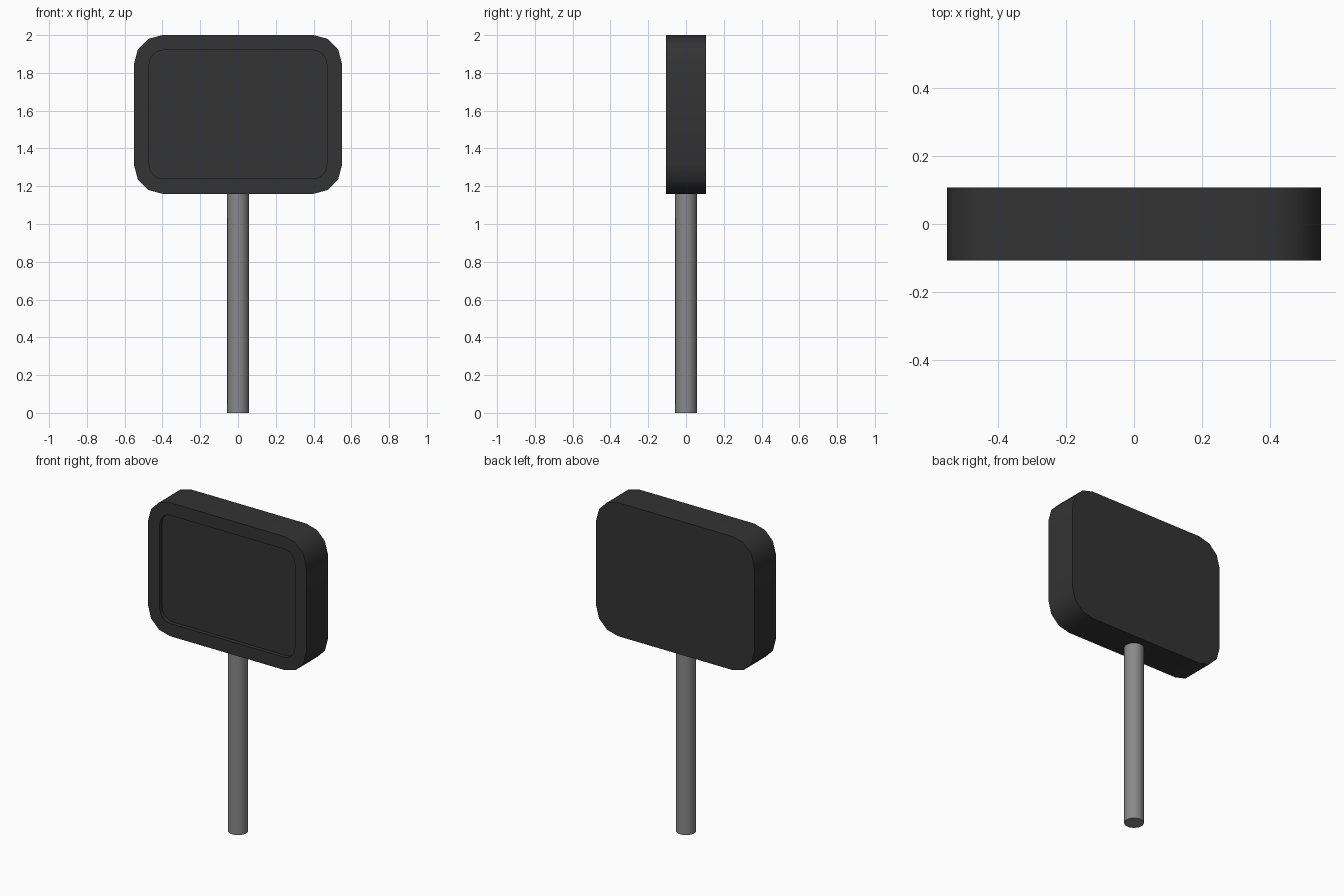
import bpy, bmesh, math
from mathutils import Matrix

cube = bpy.data.objects.get("Cube")
if cube:
    bpy.data.objects.remove(cube, do_unlink=True)


def make_material(name, value):
    mat = bpy.data.materials.new(name)
    mat.use_nodes = True
    colour = (value, value, value, 1)
    mat.diffuse_color = colour
    bsdf = mat.node_tree.nodes["Principled BSDF"]
    bsdf.inputs["Base Color"].default_value = colour
    bsdf.inputs["Roughness"].default_value = 0.7
    return mat


def finish(bm, name, mat):
    bmesh.ops.recalc_face_normals(bm, faces=bm.faces)
    mesh = bpy.data.meshes.new(name)
    bm.to_mesh(mesh)
    bm.free()
    mesh.materials.append(mat)
    obj = bpy.data.objects.new(name, mesh)
    bpy.context.collection.objects.link(obj)
    bpy.ops.object.select_all(action="DESELECT")
    obj.select_set(True)
    bpy.context.view_layer.objects.active = obj
    bpy.ops.object.shade_smooth_by_angle(angle=math.radians(35))
    return obj


def rounded_loop(bm, half_w, half_h, radius, steps, y, z):
    """Closed loop of edges around a rounded rectangle facing the front."""
    verts = []
    for corner, (sx, sz) in enumerate([(1, 1), (-1, 1), (-1, -1), (1, -1)]):
        for i in range(steps + 1):
            a = math.pi / 2 * (corner + i / steps)
            verts.append(bm.verts.new((sx * (half_w - radius) + radius * math.cos(a), y,
                                       z + sz * (half_h - radius) + radius * math.sin(a))))
    edges = [bm.edges.new((v, verts[i - 1])) for i, v in enumerate(verts)]
    return verts, edges


dark = make_material("dark plastic", 0.033)
metal = make_material("grey metal", 0.25)

# Sign head: thick rounded panel with a shallow recess in the front
MID, FRONT, BACK, RECESS = 1.58, -0.107, 0.107, -0.082
bm = bmesh.new()
outer = (0.55, 0.42, 0.15, 3)
inner = (0.47, 0.34, 0.075, 6)
back_v, back_e = rounded_loop(bm, *outer, BACK, MID)
rim_v, rim_e = rounded_loop(bm, *outer, FRONT, MID)
lip_v, lip_e = rounded_loop(bm, *inner, FRONT, MID)
bed_v, bed_e = rounded_loop(bm, *inner, RECESS, MID)
for a, b in ((back_e, rim_e), (rim_e, lip_e), (lip_e, bed_e)):
    bmesh.ops.bridge_loops(bm, edges=a + b)
bm.faces.new(back_v)
bm.faces.new(bed_v)
finish(bm, "sign_head", dark)

# Post
HEIGHT = 1.17
bm = bmesh.new()
bmesh.ops.create_cone(bm, cap_ends=True, segments=12, radius1=0.058, radius2=0.058, depth=HEIGHT,
                      matrix=Matrix.Translation((0, 0, HEIGHT / 2)) @ Matrix.Rotation(math.radians(21), 4, "Z"))
finish(bm, "post", metal)
